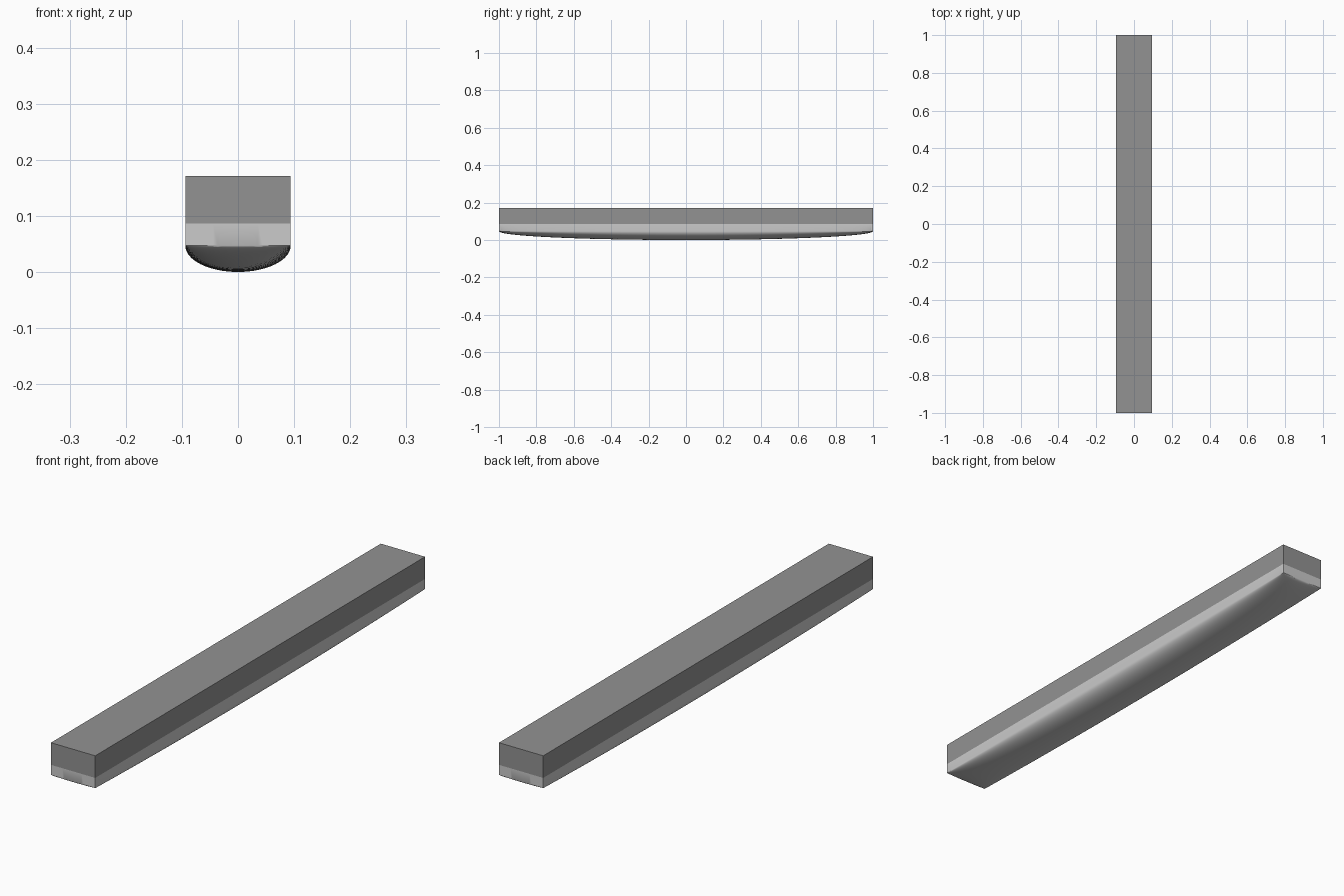
import bpy, bmesh
from math import sin, cos, pi

if "Cube" in bpy.data.objects:
    bpy.data.objects.remove(bpy.data.objects["Cube"])

HALF_X, HALF_Y = 0.094, 1.0
RIM, SPLIT, TOP = 0.047, 0.086, 0.171


def finish(bm, name):
    bmesh.ops.recalc_face_normals(bm, faces=bm.faces)
    mesh = bpy.data.meshes.new(name)
    bm.to_mesh(mesh)
    bm.free()
    obj = bpy.data.objects.new(name, mesh)
    bpy.context.collection.objects.link(obj)
    return obj


# Upper dark block
bm = bmesh.new()
bmesh.ops.create_cube(bm, size=1)
for v in bm.verts:
    v.co.x *= 2 * HALF_X
    v.co.y *= 2 * HALF_Y
    v.co.z = TOP if v.co.z > 0 else SPLIT
block = finish(bm, "upper_block")
dark = bpy.data.materials.new("dark_grey")
dark.diffuse_color = (0.29, 0.29, 0.29, 1)
dark.use_nodes = True
dark.node_tree.nodes["Principled BSDF"].inputs["Base Color"].default_value = dark.diffuse_color
block.data.materials.append(dark)

# Lower pad: underside bulges as an ellipse both across and along
bm = bmesh.new()
bmesh.ops.create_grid(bm, x_segments=32, y_segments=64, size=1)
for v in bm.verts:
    a, b = v.co.x * pi / 2, v.co.y * pi / 2
    v.co = (HALF_X * sin(a), HALF_Y * sin(b), RIM * (1 - cos(a) * cos(b)))

# Straight pad walls and its flat top
rim = [e for e in bm.edges if e.is_boundary]
ext = bmesh.ops.extrude_edge_only(bm, edges=rim)["geom"]
for v in ext:
    if isinstance(v, bmesh.types.BMVert):
        v.co.z = SPLIT
bmesh.ops.contextual_create(bm, geom=[e for e in ext if isinstance(e, bmesh.types.BMEdge) and e.is_boundary])
pad = finish(bm, "rounded_pad")

# Smooth the bulge, keep the box edges crisp
bpy.ops.object.select_all(action='DESELECT')
pad.select_set(True)
bpy.context.view_layer.objects.active = pad
bpy.ops.object.shade_smooth_by_angle(angle=pi / 6)
